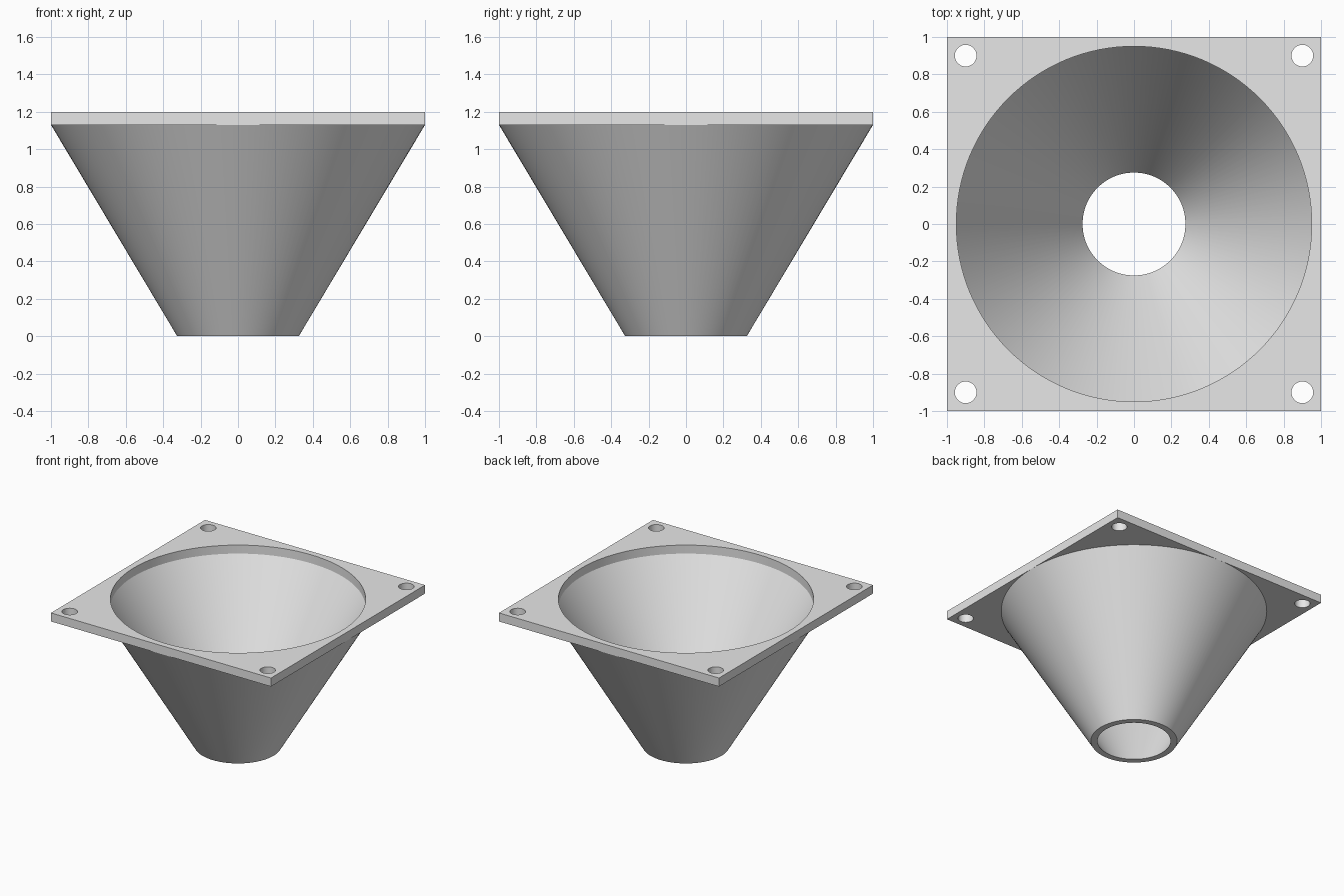
import bpy
import bmesh
import math
from mathutils import Vector

cube = bpy.data.objects.get("Cube")
if cube:
    bpy.data.objects.remove(cube, do_unlink=True)

PLATE_BOTTOM, PLATE_TOP = 1.13, 1.2
MOUTH_RADIUS, WALL = 0.95, 0.05
SPOUT_RADIUS = 0.275
HOLE_RADIUS, HOLE_OFFSET = 0.058, 0.9
SIDES, HOLE_SIDES = 128, 48

grey = bpy.data.materials.new("light grey")
grey.use_nodes = True
grey.diffuse_color = (0.8, 0.8, 0.8, 1)
grey.node_tree.nodes["Principled BSDF"].inputs["Base Color"].default_value = (0.8, 0.8, 0.8, 1)


def finish(name, bm):
    """Turn a bmesh into a smooth object with sharp edges kept."""
    bmesh.ops.recalc_face_normals(bm, faces=bm.faces)
    mesh = bpy.data.meshes.new(name)
    bm.to_mesh(mesh)
    bm.free()
    mesh.materials.append(grey)
    obj = bpy.data.objects.new(name, mesh)
    bpy.context.collection.objects.link(obj)
    bpy.ops.object.select_all(action='DESELECT')
    obj.select_set(True)
    bpy.context.view_layer.objects.active = obj
    bpy.ops.object.shade_smooth_by_angle(angle=math.radians(30))
    return obj


def add_loop(bm, points):
    verts = [bm.verts.new((x, y, PLATE_BOTTOM)) for x, y in points]
    return [bm.edges.new((a, b)) for a, b in zip(verts, verts[1:] + verts[:1])]


def circle(cx, cy, radius, sides):
    angles = [math.tau * i / sides for i in range(sides)]
    return [(cx + radius * math.cos(a), cy + radius * math.sin(a)) for a in angles]


# Square flange with a round mouth and four bolt holes
bm = bmesh.new()
edges = add_loop(bm, [(-1, -1), (1, -1), (1, 1), (-1, 1)])
edges += add_loop(bm, circle(0, 0, MOUTH_RADIUS, SIDES))
for sx in (-1, 1):
    for sy in (-1, 1):
        edges += add_loop(bm, circle(sx * HOLE_OFFSET, sy * HOLE_OFFSET, HOLE_RADIUS, HOLE_SIDES))
bmesh.ops.triangle_fill(bm, edges=edges, use_beauty=True, normal=(0, 0, 1))
top = bmesh.ops.extrude_face_region(bm, geom=bm.faces[:], use_keep_orig=True)
bmesh.ops.translate(bm, vec=Vector((0, 0, PLATE_TOP - PLATE_BOTTOM)),
                    verts=[g for g in top["geom"] if isinstance(g, bmesh.types.BMVert)])
finish("mounting_flange", bm)

# Hollow cone, turned from its wall section
bm = bmesh.new()
section = [(SPOUT_RADIUS, 0), (SPOUT_RADIUS + WALL, 0),
           (MOUTH_RADIUS + WALL, PLATE_BOTTOM), (MOUTH_RADIUS, PLATE_BOTTOM)]
verts = [bm.verts.new((r, 0, z)) for r, z in section]
wall = [bm.edges.new((a, b)) for a, b in zip(verts, verts[1:] + verts[:1])]
bmesh.ops.spin(bm, geom=verts + wall, cent=(0, 0, 0), axis=(0, 0, 1),
               angle=math.tau, steps=SIDES, use_merge=True)
bmesh.ops.remove_doubles(bm, verts=bm.verts, dist=0.0001)
finish("funnel_cone", bm)
